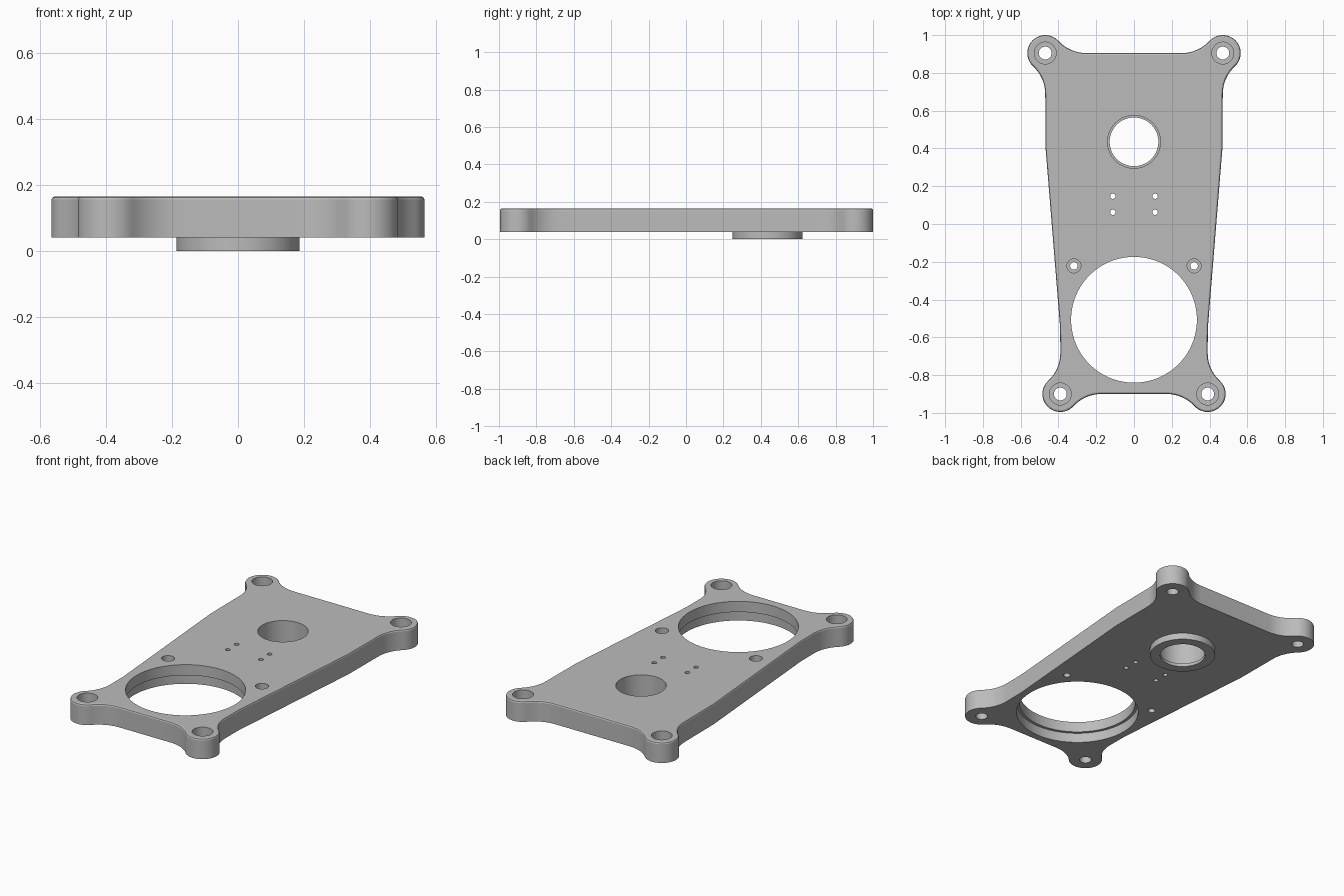
import bpy, bmesh, math

cube = bpy.data.objects.get("Cube")
if cube:
    bpy.data.objects.remove(cube, do_unlink=True)

BOTTOM, TOP = 0.04, 0.165
LOBE, FILLET = 0.095, 0.2
BORE_Y = 0.435

grey = bpy.data.materials.new("plain grey")
grey.use_nodes = True
grey.diffuse_color = (0.5, 0.5, 0.5, 1)
grey.node_tree.nodes["Principled BSDF"].inputs["Base Color"].default_value = (0.5, 0.5, 0.5, 1)


def make_object(name, bm):
    bmesh.ops.recalc_face_normals(bm, faces=bm.faces)
    mesh = bpy.data.meshes.new(name)
    bm.to_mesh(mesh)
    bm.free()
    mesh.materials.append(grey)
    obj = bpy.data.objects.new(name, mesh)
    bpy.context.collection.objects.link(obj)
    return obj


def arc(cx, cy, r, a0, a1, n):
    return [(cx + r * math.cos(a0 + (a1 - a0) * i / n),
             cy + r * math.sin(a0 + (a1 - a0) * i / n)) for i in range(n + 1)]


def corner(cx, cy):
    """Round mounting lobe blended by concave fillets into both edges."""
    d = math.sqrt(2 * FILLET * LOBE + LOBE ** 2)
    a = math.atan2(FILLET, d)
    half = math.pi / 2
    return (arc(cx - d, cy + FILLET, FILLET, -half, -a, 8)[:-1]
            + arc(cx, cy, LOBE, math.pi - a, a - half, 24)[:-1]
            + arc(cx + FILLET, cy - d, FILLET, half + a, math.pi, 8))


def lathe(bm, cx, cy, steps, n):
    """Closed stepped cylinder from (radius, height) pairs."""
    rings = []
    for r, z in steps:
        pts = arc(cx, cy, r, 0, 2 * math.pi, n)[:-1]
        rings.append([bm.verts.new((x, y, z)) for x, y in pts])
    for lo, hi in zip(rings, rings[1:]):
        for i in range(n):
            j = (i + 1) % n
            bm.faces.new((lo[i], lo[j], hi[j], hi[i]))
    bm.faces.new(rings[0][::-1])
    bm.faces.new(rings[-1])


def counterbore(bm, x, y, low_r, high_r, step_z, n):
    lathe(bm, x, y, [(low_r, -0.1), (low_r, step_z), (high_r, step_z), (high_r, 0.3)], n)


def boolean(target, tool, operation):
    mod = target.modifiers.new(operation, 'BOOLEAN')
    mod.operation = operation
    mod.solver = 'EXACT'
    mod.object = tool
    tool.hide_render = True
    bpy.context.view_layer.objects.active = target
    bpy.ops.object.modifier_apply(modifier=mod.name)
    bpy.data.objects.remove(tool, do_unlink=True)


# Tapered plate outline with four lobes
rear = corner(0.47, 0.905)
front = [(x, -y) for x, y in corner(0.39, 0.9)]
right = rear + [(0.468, 0.4), (0.391, -0.55)] + front[::-1]
outline = right + [(-x, y) for x, y in right[::-1]]

bm = bmesh.new()
base = bm.faces.new([bm.verts.new((x, y, BOTTOM)) for x, y in outline])
walls = bmesh.ops.extrude_face_region(bm, geom=[base], use_keep_orig=True)["geom"]
for v in walls:
    if isinstance(v, bmesh.types.BMVert):
        v.co.z = TOP
bmesh.ops.recalc_face_normals(bm, faces=bm.faces)
rim = [e for e in bm.edges if all(v.co.z > TOP - 0.001 for v in e.verts)]
bmesh.ops.bevel(bm, geom=rim, offset=0.01, segments=2, profile=0.5, affect='EDGES')
plate = make_object("mounting_plate", bm)

# Round boss under the rear bore
bm = bmesh.new()
lathe(bm, 0, BORE_Y, [(0.187, 0), (0.187, 0.1)], 64)
boolean(plate, make_object("bore_boss", bm), 'UNION')

# All holes cut in one pass
bm = bmesh.new()
counterbore(bm, 0, BORE_Y, 0.129, 0.14, 0.02, 64)
counterbore(bm, 0, -0.507, 0.35, 0.333, 0.1, 96)
for s in (-1, 1):
    counterbore(bm, s * 0.47, 0.905, 0.034, 0.058, 0.085, 32)
    counterbore(bm, s * 0.39, -0.9, 0.034, 0.058, 0.085, 32)
    counterbore(bm, s * 0.318, -0.222, 0.02, 0.037, 0.085, 24)
    for y in (0.062, 0.147):
        lathe(bm, s * 0.112, y, [(0.014, -0.1), (0.014, 0.3)], 24)
boolean(plate, make_object("hole_cutters", bm), 'DIFFERENCE')

# Smooth walls, crisp edges
bpy.ops.object.select_all(action='DESELECT')
plate.select_set(True)
bpy.context.view_layer.objects.active = plate
bpy.ops.object.shade_smooth_by_angle(angle=math.radians(20))
